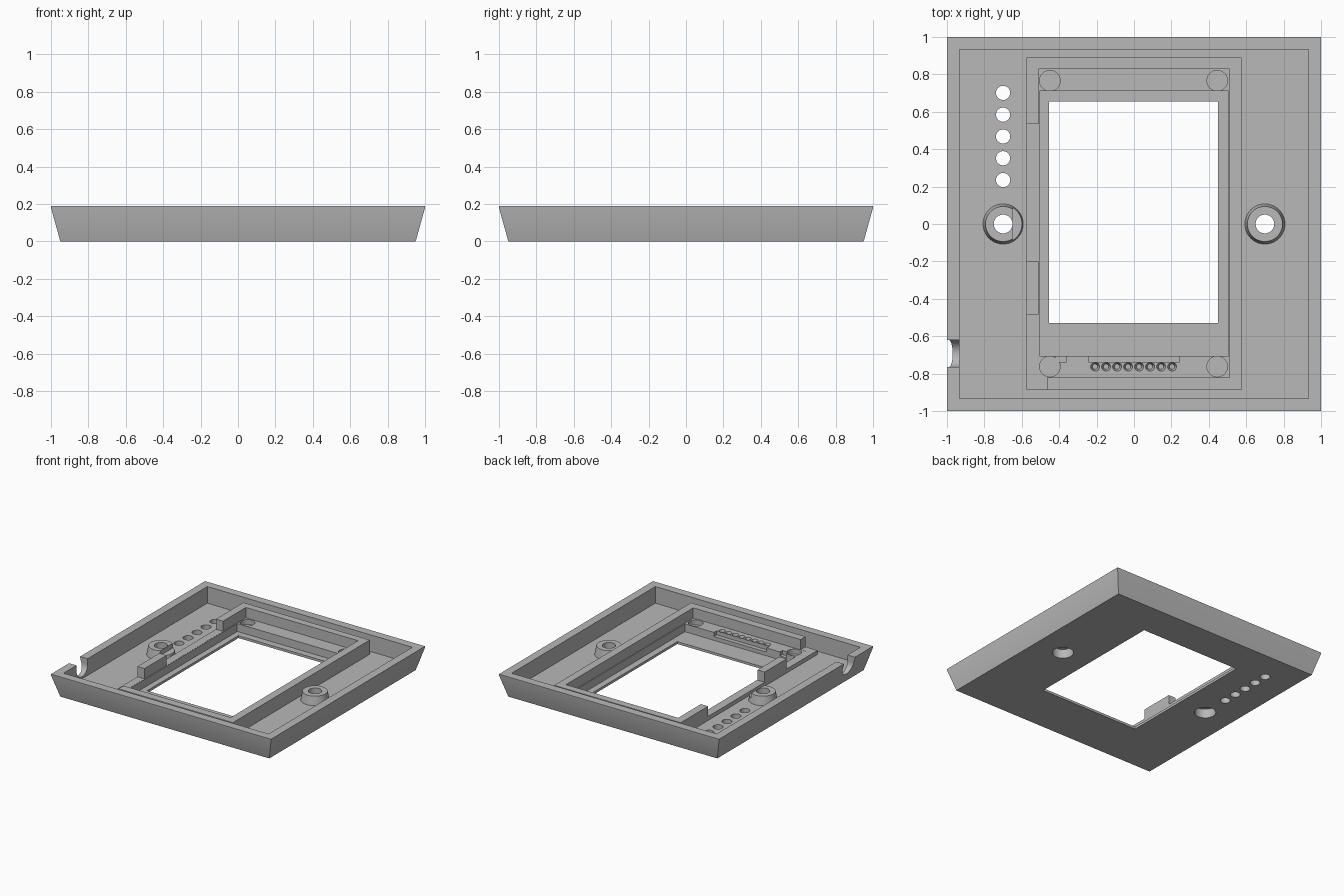
import bpy
import bmesh
from mathutils import Matrix, Vector

old = bpy.data.objects.get("Cube")
if old:
    bpy.data.objects.remove(old, do_unlink=True)

GREY = (0.48, 0.48, 0.48, 1)
grey = bpy.data.materials.new("plain grey")
grey.use_nodes = True
grey.diffuse_color = GREY
grey.node_tree.nodes["Principled BSDF"].inputs["Base Color"].default_value = GREY


def make(name, bm):
    bmesh.ops.recalc_face_normals(bm, faces=bm.faces)
    mesh = bpy.data.meshes.new(name)
    bm.to_mesh(mesh)
    bm.free()
    mesh.materials.append(grey)
    obj = bpy.data.objects.new(name, mesh)
    bpy.context.collection.objects.link(obj)
    return obj


def box(name, x0, x1, y0, y1, z0, z1):
    bm = bmesh.new()
    size = Vector((x1 - x0, y1 - y0, z1 - z0))
    mid = Vector((x0 + x1, y0 + y1, z0 + z1)) / 2
    bmesh.ops.create_cube(bm, size=1, matrix=Matrix.Translation(mid) @ Matrix.Diagonal(size).to_4x4())
    return make(name, bm)


def cone(name, x, y, z0, z1, r0, r1=None, sides=48):
    bm = bmesh.new()
    bmesh.ops.create_cone(bm, cap_ends=True, segments=sides, radius1=r0, radius2=r1 or r0,
                          depth=z1 - z0, matrix=Matrix.Translation((x, y, (z0 + z1) / 2)))
    return make(name, bm)


def combine(target, tool, operation="DIFFERENCE"):
    mod = target.modifiers.new("combine", "BOOLEAN")
    mod.operation = operation
    mod.solver = "EXACT"
    mod.object = tool
    bpy.context.view_layer.objects.active = target
    bpy.ops.object.modifier_apply(modifier=mod.name)
    bpy.data.objects.remove(tool, do_unlink=True)


FLOOR, LEDGE, FRAME_TOP, TOP = 0.053, 0.085, 0.17, 0.19

# Tray with flared outer walls and a short upright lip
bm = bmesh.new()
rings = []
for half, z in ((0.95, 0), (1, 0.18), (1, TOP)):
    rings.append([bm.verts.new((sx * half, sy * half, z))
                  for sx, sy in ((-1, -1), (1, -1), (1, 1), (-1, 1))])
bm.faces.new(rings[0])
bm.faces.new(rings[-1])
for low, high in zip(rings, rings[1:]):
    for i in range(4):
        j = (i + 1) % 4
        bm.faces.new((low[i], low[j], high[j], high[i]))
tray = make("display_housing", bm)
combine(tray, box("cavity", -0.932, 0.932, -0.932, 0.932, FLOOR, 0.4))

# Display frame and the two screw bosses
combine(tray, box("frame", -0.575, 0.575, -0.887, 0.89, 0.03, FRAME_TOP), "UNION")
for x in (-0.7, 0.7):
    combine(tray, cone("boss", x, 0, 0.04, 0.125, 0.11, 0.094), "UNION")

# Board recess, deeper screen pocket and its small extensions, window
combine(tray, box("board_recess", -0.51, 0.51, -0.822, 0.83, LEDGE, 0.4))
combine(tray, box("screen_pocket", -0.504, 0.504, -0.705, 0.71, 0.02, 0.4))
combine(tray, box("header_slot", -0.24, 0.24, -0.74, -0.69, 0.051, 0.4))
combine(tray, box("side_slot", -0.42, -0.36, -0.738, -0.69, 0.051, 0.4))
combine(tray, box("window", -0.455, 0.45, -0.53, 0.655, -0.1, 0.4))

# Gaps in the frame wall
combine(tray, box("card_gap", -0.65, -0.5, -0.2, 0.535, LEDGE + 0.001, 0.4))
combine(tray, box("corner_gap", -0.65, -0.5, -0.91, -0.485, LEDGE + 0.001, 0.4))
combine(tray, box("end_gap", -0.52, -0.465, -0.91, -0.8, LEDGE + 0.001, 0.4))

# Corner recesses and header pin recesses in the ledge
for x in (-0.45, 0.445):
    for y in (-0.762, 0.766):
        combine(tray, cone("corner_recess", x, y, 0.045, 0.1, 0.055))
for i in range(8):
    combine(tray, cone("pin_recess", -0.208 + i * 0.0588, -0.763, 0.045, 0.09, 0.014, 0.025, 20))

# Screw holes with counterbores from below
for x in (-0.7, 0.7):
    combine(tray, cone("screw_hole", x, 0, -0.1, 0.3, 0.05))
    combine(tray, cone("counterbore", x, 0, -0.1, 0.075, 0.08))

# Row of indicator holes
for i in range(5):
    combine(tray, cone("indicator_hole", -0.7, 0.235 + i * 0.1165, -0.1, 0.3, 0.038, sides=32))

# Round-bottomed cable notch in the side wall
bm = bmesh.new()
bmesh.ops.create_cone(bm, cap_ends=True, segments=48, radius1=0.072, radius2=0.072, depth=0.3,
                      matrix=Matrix.Translation((-1, -0.693, 0.142)) @ Matrix.Rotation(1.5707963, 4, "Y"))
combine(tray, make("cable_round", bm))
combine(tray, box("cable_opening", -1.15, -0.85, -0.765, -0.621, 0.142, 0.4))

# Smooth round walls, keep hard edges
bpy.ops.object.select_all(action="DESELECT")
tray.select_set(True)
bpy.context.view_layer.objects.active = tray
bpy.ops.object.shade_smooth_by_angle(angle=0.5)
